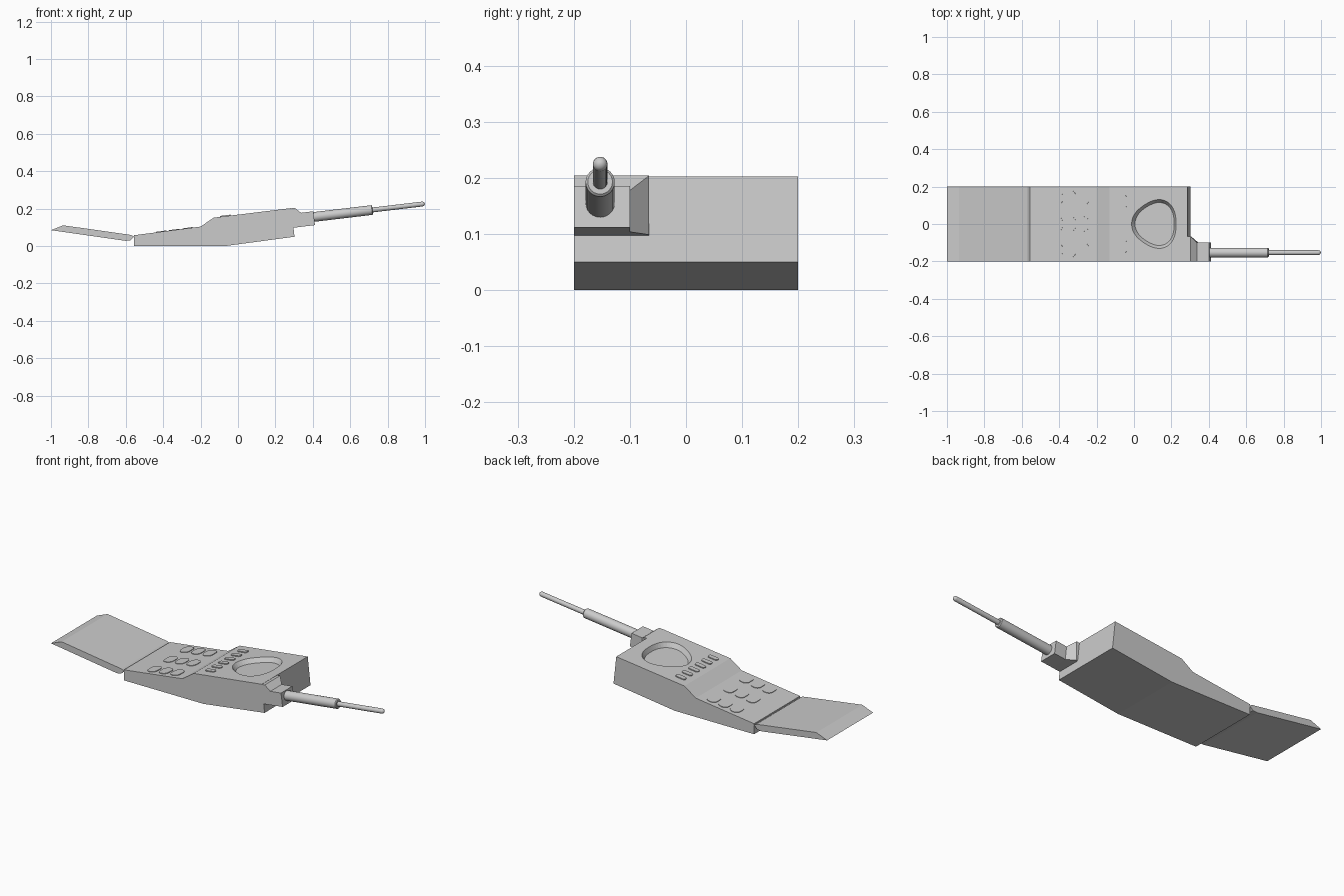
import bpy, bmesh
from math import sin, cos, pi, radians
from mathutils import Vector, Matrix

old = bpy.data.objects.get("Cube")
if old:
    bpy.data.objects.remove(old, do_unlink=True)

grey = bpy.data.materials.new("plain grey")
grey.use_nodes = True
colour = (0.6, 0.6, 0.6, 1)
grey.diffuse_color = colour
grey.node_tree.nodes["Principled BSDF"].inputs["Base Color"].default_value = colour


def loft(name, rings, matrix=None, smooth=False):
    """Skin a list of equal-length point rings and cap both ends."""
    bm = bmesh.new()
    loops = [[bm.verts.new(p) for p in ring] for ring in rings]
    for a, b in zip(loops, loops[1:]):
        for i in range(len(a)):
            j = (i + 1) % len(a)
            bm.faces.new((a[i], a[j], b[j], b[i]))
    bm.faces.new(loops[0])
    bm.faces.new(loops[-1])
    bmesh.ops.recalc_face_normals(bm, faces=bm.faces)
    if matrix:
        bm.transform(matrix)
    mesh = bpy.data.meshes.new(name)
    bm.to_mesh(mesh)
    bm.free()
    mesh.materials.append(grey)
    obj = bpy.data.objects.new(name, mesh)
    bpy.context.collection.objects.link(obj)
    if smooth:
        bpy.ops.object.select_all(action="DESELECT")
        obj.select_set(True)
        bpy.context.view_layer.objects.active = obj
        bpy.ops.object.shade_smooth_by_angle(angle=radians(35))
    return obj


def slab(name, profile, half=0.2):
    """Extrude a side profile across the width."""
    return loft(name, [[(x, y, z) for x, z in profile] for y in (-half, half)])


def on_slope(start, slope, x, y):
    """Frame lying on a sloping top surface."""
    z = start[1] + slope * (x - start[0])
    u = Vector((1, 0, slope)).normalized()
    n = Vector((-u.z, 0, u.x))
    m = Matrix((u, (0, 1, 0), n)).transposed().to_4x4()
    return Matrix.Translation((x, y, z)) @ m


def rounded(w, d, r, z, steps=5):
    """Rounded rectangle ring."""
    ring = []
    for k, (sx, sy) in enumerate(((1, 1), (-1, 1), (-1, -1), (1, -1))):
        for i in range(steps):
            a = pi / 2 * (k + i / (steps - 1))
            ring.append((sx * (w / 2 - r) + r * cos(a), sy * (d / 2 - r) + r * sin(a), z))
    return ring


# Main body
keypad_start, keypad_slope = (-0.555, 0.058), 0.13
upper_start, upper_slope = (-0.13, 0.152), 0.123
body = slab("body", [(-0.555, 0), (-0.07, 0), (0.302, 0.05), (0.285, 0.203),
                     upper_start, (-0.2, 0.104), keypad_start])

# Flip cover and its hinge end
slab("flip_cover", [(-1, 0.085), (-0.6, 0.028), (-0.575, 0.031), (-0.555, 0.05),
                    (-0.57, 0.059), (-0.935, 0.111)])


# Rounded three-cornered earpiece recess
def dial(scale, z, n=48):
    ring = []
    for i in range(n):
        a = 2 * pi * i / n
        r = (0.12 - 0.008 * cos(3 * a)) * scale
        ring.append((r * cos(a), 1.07 * r * sin(a), z))
    return ring


cutter = loft("earpiece_cutter", [dial(0.88, -0.024), dial(1, 0), dial(1, 0.03)],
              on_slope(upper_start, upper_slope, 0.114, 0))
cutter.hide_render = True
cutter.hide_viewport = True
cut = body.modifiers.new("earpiece recess", "BOOLEAN")
cut.operation = "DIFFERENCE"
cut.solver = "EXACT"
cut.object = cutter

# Keypad buttons
for row in range(3):
    for col in range(3):
        loft(f"key_{row}_{col}",
             [rounded(0.056, 0.078, 0.025, -0.006), rounded(0.056, 0.078, 0.025, 0.003)],
             on_slope(keypad_start, keypad_slope, -0.41 + 0.07 * row, 0.14 * (col - 1)))

# Row of narrow function buttons
for i in range(6):
    loft(f"function_button_{i}",
         [rounded(0.058, 0.026, 0.01, -0.006), rounded(0.058, 0.026, 0.01, 0.005)],
         on_slope(upper_start, upper_slope, -0.068, -0.14 + 0.056 * i))

# Antenna mount: sections of x at bottom, x at top, inner y, bottom z, top z
sections = [(0.27, 0.27, -0.066, 0.094, 0.2), (0.305, 0.303, -0.066, 0.099, 0.204),
            (0.345, 0.337, -0.1, 0.104, 0.178), (0.412, 0.402, -0.1, 0.112, 0.186)]
loft("antenna_mount", [[(xb, -0.2, zb), (xb, y, zb), (xt, y, zt), (xt, -0.2, zt)]
                       for xb, xt, y, zb, zt in sections])

# Telescopic antenna
place = Matrix.Translation((0.4, -0.153, 0.155)) @ Matrix.Rotation(radians(-6.8), 4, "Y")


def rod(name, profile, n=24):
    loft(name, [[(x, r * cos(2 * pi * i / n), r * sin(2 * pi * i / n)) for i in range(n)]
                for x, r in profile], place, True)


rod("antenna_sleeve", [(-0.02, 0.026), (0.318, 0.026), (0.322, 0.022)])
tip = [(0.59 + 0.013 * sin(a), 0.013 * cos(a)) for a in (0, 0.4, 0.8, 1.2, 1.5)]
rod("antenna_tip", [(0.3, 0.013)] + tip)
